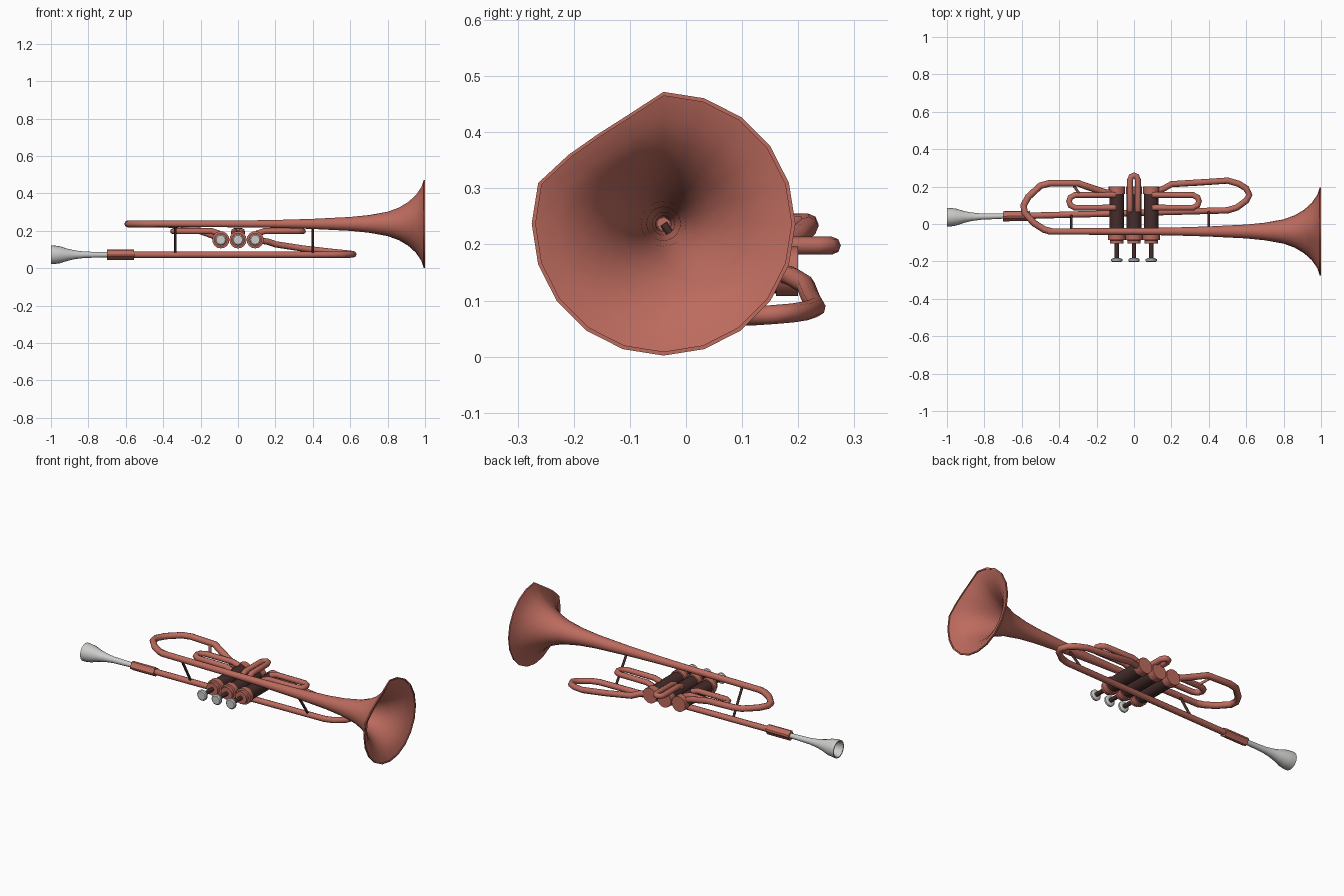
import bpy
import math
from mathutils import Vector, Matrix

old = bpy.data.objects.get("Cube")
if old:
    bpy.data.objects.remove(old, do_unlink=True)


def material(name, color, rough=0.5):
    m = bpy.data.materials.new(name)
    m.use_nodes = True
    m.diffuse_color = (*color, 1)
    bsdf = m.node_tree.nodes["Principled BSDF"]
    bsdf.inputs["Base Color"].default_value = (*color, 1)
    bsdf.inputs["Roughness"].default_value = rough
    return m


COPPER = material("copper_red", (0.51, 0.147, 0.112))
DARK = material("dark_brown", (0.06, 0.026, 0.024))
SILVER = material("silver", (0.6, 0.6, 0.59))


def lathe(name, profile, start, axis, mat, sides=16, shape=None, smooth=40):
    """Spin (distance, radius) points about an axis; ends are capped."""
    rot = Vector((1, 0, 0)).rotation_difference(Vector(axis)).to_matrix()
    verts, faces = [], []
    for i, (d, r) in enumerate(profile):
        for k in range(sides):
            a = 2 * math.pi * k / sides
            s = r * (shape(i, d, k) if shape else 1)
            verts.append(rot @ Vector((d, s * math.cos(a), s * math.sin(a))) + Vector(start))
    for i in range(len(profile) - 1):
        for k in range(sides):
            n = (k + 1) % sides
            a, b = i * sides, (i + 1) * sides
            faces.append((a + k, a + n, b + n, b + k)[::-1])
    faces.append(tuple(range(sides))[::-1])
    faces.append(tuple(range((len(profile) - 1) * sides, len(profile) * sides)))
    mesh = bpy.data.meshes.new(name)
    mesh.from_pydata(verts, [], faces)
    mesh.materials.append(mat)
    obj = bpy.data.objects.new(name, mesh)
    bpy.context.collection.objects.link(obj)
    bpy.ops.object.select_all(action='DESELECT')
    obj.select_set(True)
    bpy.context.view_layer.objects.active = obj
    bpy.ops.object.shade_smooth_by_angle(angle=math.radians(smooth))
    return obj


def tube(name, points, radius=0.017, mat=COPPER):
    """Bent round pipe through the given points."""
    cu = bpy.data.curves.new(name, 'CURVE')
    cu.dimensions = '3D'
    cu.bevel_depth = radius
    cu.bevel_resolution = 2
    cu.use_fill_caps = True
    sp = cu.splines.new('POLY')
    sp.points.add(len(points) - 1)
    for p, co in zip(sp.points, points):
        p.co = (*co, 1)
    cu.materials.append(mat)
    obj = bpy.data.objects.new(name, cu)
    bpy.context.collection.objects.link(obj)
    return obj


# Flared bell with a thin wall and a dent in its upper front edge
BY, BZ = -0.04, 0.237
flare = [(-0.46, 0.017), (0, 0.018), (0.2, 0.021), (0.4, 0.027), (0.6, 0.037),
         (0.7, 0.047), (0.8, 0.065), (0.86, 0.087), (0.91, 0.117), (0.95, 0.153),
         (0.98, 0.196), (0.993, 0.235)]
inner = [(x + 0.003, r - 0.007) for x, r in reversed(flare[1:])]
dent = {6: 0.868, 7: 0.842, 8: 0.89}


def dented(i, x, k):
    w = min(1, max(0, (x - 0.84) / 0.14))
    return 1 + (dent.get(k, 1) - 1) * w


def mirrored_dent(i, x, k):
    return dented(i, x, (10 - k) % 20)


lathe("bell", flare + [(1.0, 0.235), (1.0, 0.228)] + inner, (0, BY, BZ), (1, 0, 0),
      COPPER, 20, lambda i, x, k: dented(i, x, k), 50)

# Rear bow from the bell pipe into the first valve
tube("bell_bow", [(-0.44, BY, BZ), (-0.48, -0.03, BZ), (-0.535, 0.005, BZ),
                  (-0.585, 0.06, BZ), (-0.59, 0.1, BZ), (-0.565, 0.145, BZ),
                  (-0.5, 0.205, BZ), (-0.45, 0.218, BZ), (-0.3, 0.218, 0.232),
                  (-0.25, 0.2, 0.215), (-0.16, 0.17, 0.185), (-0.08, 0.155, 0.155)], 0.018)

# Lead pipe and front tuning bow into the third valve
tube("lead_pipe", [(-0.6, 0.043, 0.072), (0.5, 0.073, 0.072), (0.55, 0.088, 0.072),
                   (0.6, 0.125, 0.073), (0.617, 0.155, 0.075), (0.6, 0.19, 0.078),
                   (0.56, 0.215, 0.082), (0.5, 0.232, 0.088), (0.35, 0.222, 0.105),
                   (0.2, 0.213, 0.128), (0.16, 0.19, 0.142), (0.08, 0.16, 0.154)])

# Mouthpiece with hollow cup, and its grooved receiver
pipe_dir = Vector((1, 0.02, 0))
lathe("mouthpiece",
      [(0.12, 0.006), (0.06, 0.028), (0.01, 0.04), (0, 0.044), (0, 0.05), (0.015, 0.05),
       (0.05, 0.045), (0.09, 0.032), (0.13, 0.023), (0.18, 0.017), (0.32, 0.013)],
      (-1, 0.036, 0.072), pipe_dir, SILVER)
lathe("receiver", [(0, 0.027), (0.145, 0.027)], (-0.7, 0.041, 0.072), pipe_dir, COPPER,
      16, lambda i, x, k: 1 if k % 4 < 2 else 0.8, 20)

# Three valves lying front to back
VZ = 0.152
for name, x in (("first", -0.092), ("second", 0), ("third", 0.092)):
    back = (0, 1, 0)
    lathe(name + "_valve_casing", [(0, 0.039), (0.26, 0.039)], (x, -0.08, VZ), back, DARK)
    lathe(name + "_valve_top_cap",
          [(0, 0.036), (0.018, 0.036), (0.02, 0.046), (0.05, 0.046)],
          (x, -0.105, VZ), back, COPPER)
    lathe(name + "_valve_bottom_cap", [(0, 0.044), (0.04, 0.044)], (x, 0.16, VZ), back, COPPER)
    lathe(name + "_valve_stem", [(0, 0.012), (0.1, 0.012)], (x, -0.19, VZ), back, DARK, 10)
    lathe(name + "_finger_button",
          [(0, 0.024), (0.005, 0.03), (0.015, 0.03), (0.02, 0.02)],
          (x, -0.203, VZ), back, SILVER)

# Valve slides
SZ = 0.198
for name, s in (("first", -1), ("third", 1)):
    tube(name + "_valve_slide",
         [(s * x, y, z) for x, y, z in
          ((0.1, 0.087, 0.185), (0.14, 0.087, SZ), (0.315, 0.087, SZ), (0.34, 0.1, SZ),
           (0.347, 0.122, SZ), (0.34, 0.142, SZ), (0.315, 0.155, SZ), (0.14, 0.155, SZ),
           (0.1, 0.155, 0.185))], 0.016)
tube("second_valve_slide",
     [(-0.021, 0.07, 0.185), (-0.021, 0.1, SZ), (-0.021, 0.235, SZ), (-0.014, 0.254, SZ),
      (0, 0.26, SZ), (0.014, 0.254, SZ), (0.021, 0.235, SZ), (0.021, 0.1, SZ),
      (0.021, 0.07, 0.185)], 0.016)

# Thin braces
tube("rear_brace", [(-0.335, 0.05, 0.075), (-0.335, BY, BZ)], 0.007, DARK)
tube("front_brace", [(0.4, 0.07, 0.075), (0.4, BY, BZ)], 0.007, DARK)
tube("slide_brace", [(-0.33, 0.215, 0.232), (-0.29, 0.16, SZ)], 0.007, COPPER)
